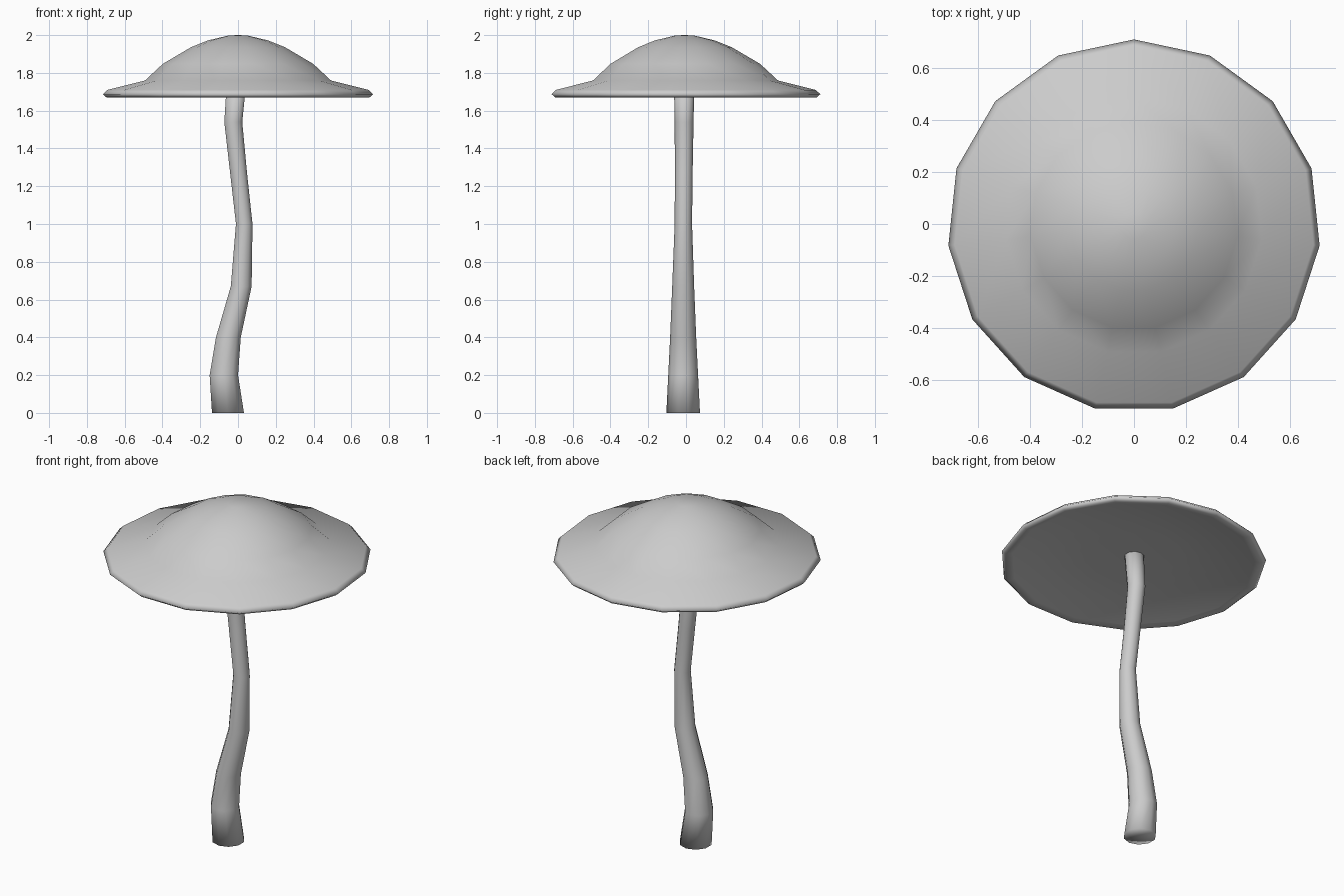
import bpy, bmesh, math

if "Cube" in bpy.data.objects:
    bpy.data.objects.remove(bpy.data.objects["Cube"])


def lathe(name, rings, sides, start, closed_tip=None):
    """Skin stacked rings (cx, cy, z, radius); radius 0 makes a single tip point."""
    bm = bmesh.new()
    loops = []
    for cx, cy, z, r in rings:
        if r == 0:
            loops.append([bm.verts.new((cx, cy, z))])
        else:
            loops.append([bm.verts.new((cx + r * math.cos(start + math.tau * i / sides),
                                        cy + r * math.sin(start + math.tau * i / sides), z))
                          for i in range(sides)])
    for a, b in zip(loops, loops[1:]):
        for i in range(sides):
            j = (i + 1) % sides
            if len(a) == 1:
                bm.faces.new((a[0], b[j], b[i]))
            elif len(b) == 1:
                bm.faces.new((a[i], a[j], b[0]))
            else:
                bm.faces.new((a[i], a[j], b[j], b[i]))
    bmesh.ops.recalc_face_normals(bm, faces=bm.faces)
    mesh = bpy.data.meshes.new(name)
    bm.to_mesh(mesh)
    bm.free()
    mesh.shade_smooth()
    obj = bpy.data.objects.new(name, mesh)
    bpy.context.collection.objects.link(obj)
    return obj


# Cap: domed crown, flared brim, thin rim and shallow hollow underside
cap_profile = [(0, 2.0), (0.05, 1.998), (0.16, 1.972), (0.25, 1.936), (0.40, 1.848),
               (0.495, 1.76), (0.695, 1.71), (0.719, 1.687), (0.70, 1.67),
               (0.66, 1.678), (0.50, 1.715), (0.25, 1.727), (0, 1.73)]
lathe("mushroom_cap", [(0, -0.008, z, r) for r, z in cap_profile], 15, math.pi / 2)

# Stem: wavy tapering stalk with a closed base
stem_rings = [(-0.053, -0.015, 0, 0), (-0.053, -0.015, 0, 0.089),
              (-0.075, -0.015, 0.20, 0.079), (-0.051, -0.015, 0.40, 0.069),
              (0.017, -0.015, 0.67, 0.058), (0.033, -0.014, 1.0, 0.046),
              (0.003, -0.012, 1.27, 0.047), (-0.025, -0.01, 1.54, 0.050),
              (-0.008, -0.01, 1.75, 0.054), (-0.008, -0.01, 1.75, 0)]
lathe("mushroom_stem", stem_rings, 10, math.pi / 2)
